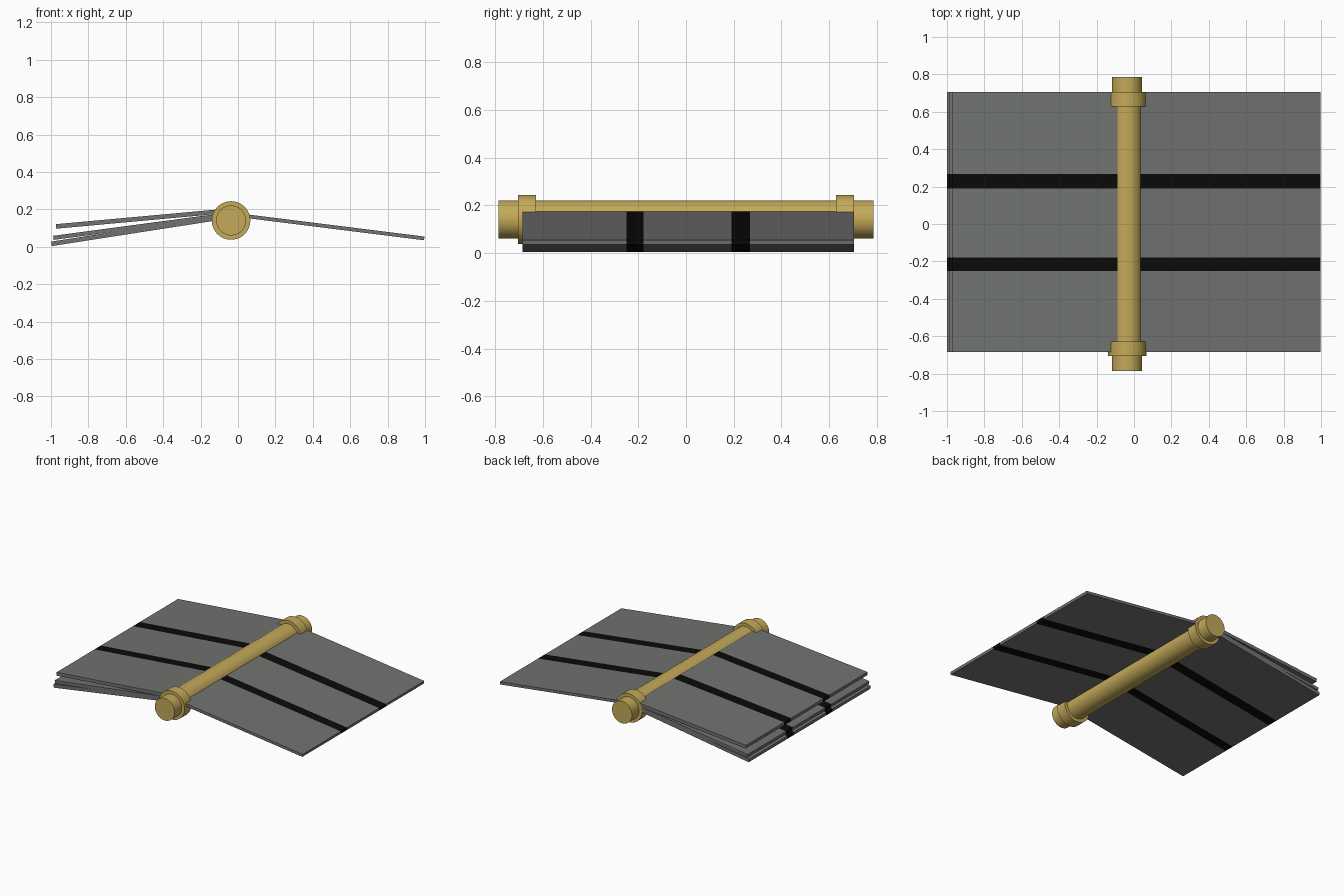
import bpy, bmesh, math
from mathutils import Vector

if "Cube" in bpy.data.objects:
    bpy.data.objects.remove(bpy.data.objects["Cube"])


def material(name, rgb):
    m = bpy.data.materials.new(name)
    m.diffuse_color = (*rgb, 1)
    m.use_nodes = True
    m.node_tree.nodes["Principled BSDF"].inputs["Base Color"].default_value = m.diffuse_color
    return m


GREY = material("slate_grey", (0.165, 0.172, 0.165))
BLACK = material("stripe_black", (0.003, 0.003, 0.003))
GOLD = material("brass_gold", (0.55, 0.40, 0.10))

ROD_X, ROD_Z = -0.037, 0.141
STRIPES = [(-0.25, -0.178), (0.19, 0.268)]


def cylinder(name, radius, y0, y1):
    bpy.ops.mesh.primitive_cylinder_add(
        vertices=48, radius=radius, depth=y1 - y0,
        location=(ROD_X, (y0 + y1) / 2, ROD_Z), rotation=(math.pi / 2, 0, 0))
    ob = bpy.context.object
    ob.name = name
    ob.data.materials.append(GOLD)
    bpy.ops.object.shade_smooth_by_angle(angle=math.radians(40))


def sheet(name, inner, outer, thick, y0=-0.685, y1=0.705):
    """Tilted slab from the rod to its free edge, cut across for the stripes."""
    a, b = Vector((inner[0], 0, inner[1])), Vector((outer[0], 0, outer[1]))
    d = (b - a).normalized()
    n = Vector((-d.z, 0, d.x)) * thick / 2
    ys = [y0] + [y for s in STRIPES for y in s] + [y1]
    bm = bmesh.new()
    rings = [[bm.verts.new(p + Vector((0, y, 0))) for p in (a - n, b - n, b + n, a + n)]
             for y in ys]
    for i, (r, s) in enumerate(zip(rings, rings[1:])):
        for k in range(4):
            f = bm.faces.new((r[k], r[(k + 1) % 4], s[(k + 1) % 4], s[k]))
            f.material_index = i % 2      # every second band is a stripe
    bm.faces.new(rings[0])
    bm.faces.new(rings[-1][::-1])
    bmesh.ops.recalc_face_normals(bm, faces=bm.faces[:])
    me = bpy.data.meshes.new(name)
    bm.to_mesh(me)
    bm.free()
    me.materials.append(GREY)
    me.materials.append(BLACK)
    bpy.context.collection.objects.link(bpy.data.objects.new(name, me))


# Central rod with a collar near each end
cylinder("spine_rod", 0.08, -0.785, 0.785)
cylinder("front_collar", 0.103, -0.705, -0.628)
cylinder("back_collar", 0.103, 0.628, 0.705)

# One sheet on the right, a fan of three on the left
sheet("right_sheet", (-0.02, 0.172), (0.996, 0.045), 0.02)
sheet("left_top_sheet", (-0.05, 0.193), (-0.973, 0.109), 0.024)
sheet("left_middle_sheet", (-0.05, 0.173), (-0.987, 0.048), 0.022)
sheet("left_bottom_sheet", (-0.05, 0.163), (-0.997, 0.016), 0.024)
